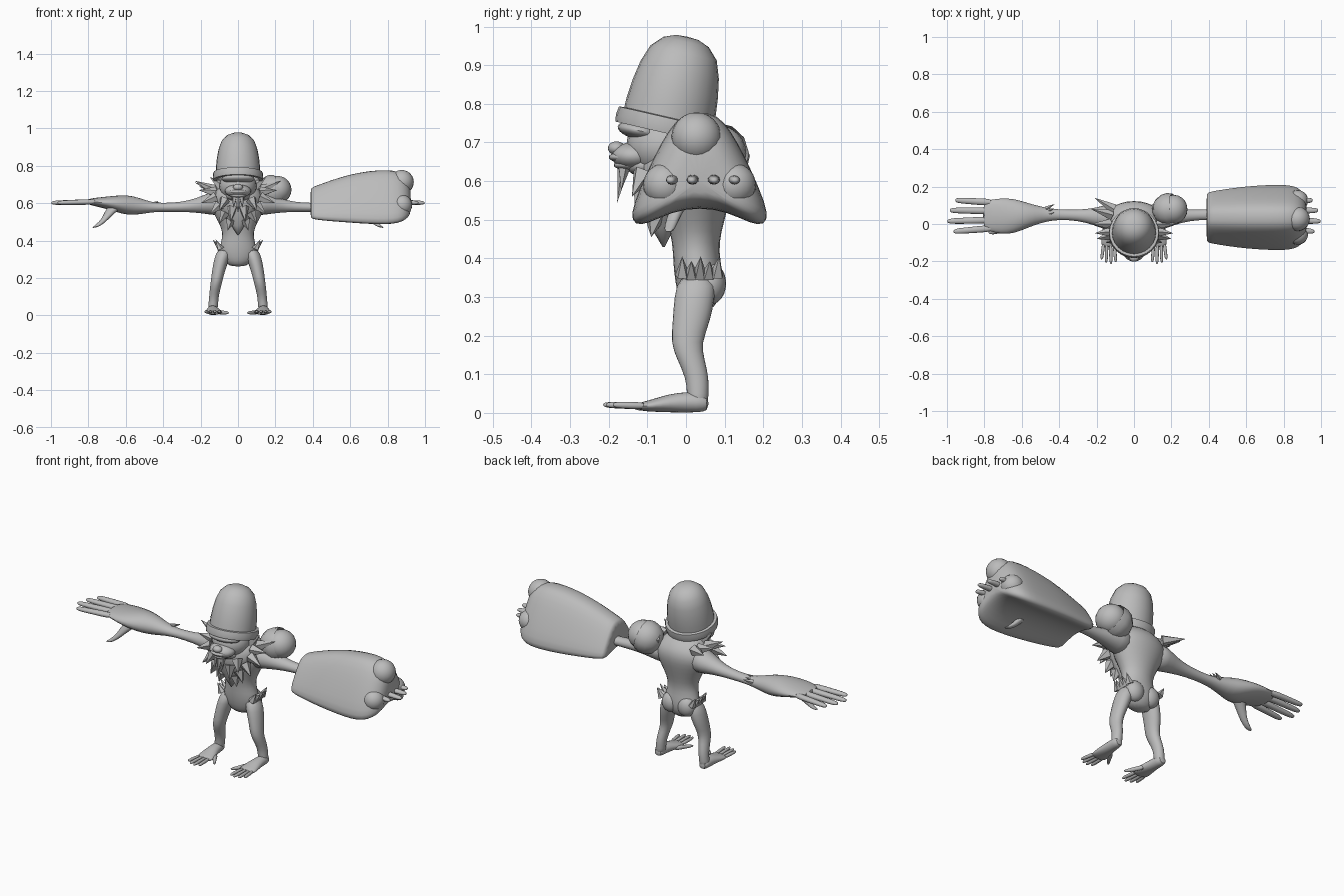
import bpy, bmesh, math
from mathutils import Vector, Matrix

cube = bpy.data.objects.get("Cube")
if cube:
    bpy.data.objects.remove(cube, do_unlink=True)

GREY = (0.5, 0.5, 0.5, 1)
clay = bpy.data.materials.new("plain grey")
clay.use_nodes = True
clay.diffuse_color = GREY
clay.node_tree.nodes["Principled BSDF"].inputs["Base Color"].default_value = GREY

AXES = {"x": ((0, 1, 0), (0, 0, 1)), "y": ((1, 0, 0), (0, 0, 1)), "z": ((1, 0, 0), (0, 1, 0))}
X, Y, Z = Vector((1, 0, 0)), Vector((0, 1, 0)), Vector((0, 0, 1))


def circle(n):
    return [(math.cos(math.tau * i / n), math.sin(math.tau * i / n)) for i in range(n)]


def finish(name, bm, subdivide=0, angle=50):
    bmesh.ops.recalc_face_normals(bm, faces=bm.faces)
    mesh = bpy.data.meshes.new(name)
    bm.to_mesh(mesh)
    bm.free()
    mesh.materials.append(clay)
    obj = bpy.data.objects.new(name, mesh)
    bpy.context.collection.objects.link(obj)
    if subdivide:
        obj.modifiers.new("Smooth", "SUBSURF").levels = subdivide
    bpy.ops.object.select_all(action="DESELECT")
    obj.select_set(True)
    bpy.context.view_layer.objects.active = obj
    bpy.ops.object.shade_smooth_by_angle(angle=math.radians(angle))
    return obj


def loft_into(bm, axis, rings, profile):
    """Skin rings of (x, y, z, half width, half height) across one axis."""
    u, v = (Vector(a) for a in AXES[axis])
    loops = [[bm.verts.new(Vector(r[:3]) + u * r[3] * a + v * r[4] * b) for a, b in profile]
             for r in rings]
    n = len(profile)
    for low, high in zip(loops, loops[1:]):
        for i in range(n):
            bm.faces.new((low[i], low[(i + 1) % n], high[(i + 1) % n], high[i]))
    bm.faces.new(loops[0])
    bm.faces.new(loops[-1])


def loft(name, axis, rings, profile=None, subdivide=1):
    bm = bmesh.new()
    loft_into(bm, axis, rings, profile or circle(12))
    return finish(name, bm, subdivide, 70)


def ball(name, centre, size, tilt=0.0, axis="X"):
    bm = bmesh.new()
    bmesh.ops.create_uvsphere(bm, u_segments=20, v_segments=12, radius=1)
    m = Matrix.Translation(centre) @ Matrix.Rotation(tilt, 4, axis) @ Matrix.Diagonal((*size, 1))
    bmesh.ops.transform(bm, matrix=m, verts=bm.verts)
    return finish(name, bm)


def spikes(name, items):
    """Pointed fur tufts, each given as base, tip and base radius."""
    bm = bmesh.new()
    for base, tip, r in items:
        base, tip = Vector(base), Vector(tip)
        d = tip - base
        m = (Matrix.Translation((base + tip) / 2) @ d.to_track_quat("Z", "Y").to_matrix().to_4x4())
        bmesh.ops.create_cone(bm, cap_ends=True, segments=5, radius1=r, radius2=0,
                              depth=d.length, matrix=m)
    return finish(name, bm, 0, 30)


def revolve(name, profile, origin, tilt):
    bm = bmesh.new()
    verts = [bm.verts.new((r, 0, z)) for r, z in profile]
    edges = [bm.edges.new(p) for p in zip(verts, verts[1:])]
    bmesh.ops.spin(bm, geom=verts + edges, axis=Z, cent=(0, 0, 0), steps=24, angle=math.tau)
    bmesh.ops.remove_doubles(bm, verts=bm.verts, dist=1e-4)
    m = Matrix.Translation(origin) @ Matrix.Rotation(tilt, 4, "X")
    bmesh.ops.transform(bm, matrix=m, verts=bm.verts)
    return finish(name, bm, 0, 40)


# Torso, neck and seat
loft("torso", "z", [
    (0, .03, .26, .04, .03), (0, .035, .29, .085, .055), (0, .035, .34, .108, .066),
    (0, .028, .39, .095, .064), (0, .025, .44, .082, .062), (0, .025, .50, .108, .078),
    (0, .025, .56, .145, .095), (0, .03, .61, .165, .10), (0, .03, .66, .14, .09),
    (0, .0, .70, .095, .075), (0, -.02, .73, .06, .05)])

# Tall domed hat with band, tipped back
HAT, TILT = (0, -.05, .742), math.radians(-13)
revolve("hat_dome", [(.118, -.01), (.118, .05), (.113, .10), (.104, .15), (.088, .195),
                     (.06, .224), (.03, .236), (0, .238)], HAT, TILT)
revolve("hat_band", [(.112, -.018), (.132, -.018), (.135, .0), (.132, .022), (.117, .024)],
        HAT, TILT)

# Head and face
ball("head", (0, -.055, .69), (.1, .1, .085))
ball("brow_ridge", (0, -.118, .73), (.088, .06, .024), -.2)
ball("muzzle", (0, -.135, .665), (.07, .058, .036))
ball("nose", (0, -.18, .685), (.026, .022, .018))
ball("upper_lip", (0, -.165, .662), (.05, .035, .014))
ball("lower_lip", (0, -.152, .642), (.045, .035, .014))
ball("jaw", (0, -.1, .64), (.065, .055, .03))
spikes("beard", [((.018 * k, -.16, .64), (.024 * k, -.178 + .01 * abs(k), .545 + .03 * abs(k)), .018)
                 for k in (-1, 0, 1)])

# Fur bib on the chest
loft("chest_fur", "z", [
    (0, -.058, .43, .003, .003), (0, -.06, .48, .035, .03), (0, -.055, .53, .075, .05),
    (0, -.045, .59, .115, .075), (0, -.03, .64, .135, .09), (0, -.02, .69, .1, .08)],
    subdivide=0)

tufts = []
for s in (-1, 1):
    # Bib edge tufts and collar tufts
    for x, y, z, dx, dy, dz in [(.04, -.08, .51, .015, -.01, -.055), (.07, -.09, .55, .03, -.01, -.06),
                                (.10, -.08, .59, .05, -.02, -.05), (.12, -.06, .63, .08, -.02, -.03),
                                (.12, -.04, .66, .09, -.01, .01), (.13, .0, .67, .10, .0, .05),
                                (.12, .05, .67, .11, .03, .04), (.11, .08, .67, .10, .06, .02),
                                (.03, -.11, .58, .01, -.02, -.08), (.07, -.11, .62, .03, -.03, -.06),
                                (.09, -.02, .69, .06, .0, .05)]:
        tufts.append(((s * x, y, z), (s * (x + dx), y + dy, z + dz), .03))
spikes("collar_fur", tufts)

for s, side in ((-1, "right"), (1, "left")):
    # Arm, forearm and palm
    loft(side + "_arm", "x", [
        (s * .08, .03, .60, .08, .075), (s * .15, .035, .60, .07, .062),
        (s * .22, .04, .588, .045, .04), (s * .30, .047, .58, .03, .027),
        (s * .40, .05, .578, .028, .024), (s * .46, .05, .578, .036, .027),
        (s * .53, .048, .585, .055, .047), (s * .59, .045, .59, .078, .056),
        (s * .65, .042, .597, .098, .046), (s * .71, .042, .603, .1, .033),
        (s * .77, .045, .607, .088, .022), (s * .81, .047, .608, .075, .014)])
    # Fingers and thumb
    bm = bmesh.new()
    for y0, y1, end in ((.115, .127, .955), (.07, .073, .985), (.022, .015, .998), (-.022, -.04, .965)):
        loft_into(bm, "x", [(s * (.75 + (end - .75) * t), y0 + (y1 - y0) * t, .608 - .006 * t, r, r * .8)
                            for t, r in ((0, .02), (.35, .02), (.6, .018), (.85, .017), (.97, .013), (1, .006))],
                  circle(8))
    finish(side + "_fingers", bm, 1, 70)
    loft(side + "_thumb", "z", [
        (s * .775, -.045, .468, .008, .007), (s * .757, -.043, .475, .018, .016),
        (s * .725, -.035, .50, .02, .018), (s * .70, -.022, .53, .024, .022),
        (s * .665, .0, .575, .042, .032), (s * .64, .01, .60, .04, .03)], circle(8))
    spikes(side + "_elbow_fur", [((s * .47, .05 + .016 * k, .59), (s * .425, .062 + .022 * k, .612 - .006 * k), .014)
                                 for k in range(3)])
    # Leg
    loft(side + "_leg", "z", [
        (s * .137, .032, .012, .026, .027), (s * .133, .03, .05, .027, .029),
        (s * .13, .03, .09, .026, .031), (s * .123, .012, .14, .029, .037),
        (s * .115, .0, .18, .032, .041), (s * .104, .015, .24, .036, .051),
        (s * .088, .022, .30, .042, .055), (s * .07, .03, .36, .04, .05)])
    ball(side + "_buttock", (s * .048, .062, .335), (.05, .042, .055))
    # Foot, toes and big toe
    loft(side + "_foot", "y", [
        (s * .137, .06, .024, .022, .02), (s * .137, .03, .028, .028, .028),
        (s * .135, -.02, .027, .032, .027), (s * .132, -.06, .023, .042, .022),
        (s * .13, -.095, .018, .048, .015), (s * .13, -.125, .016, .044, .011)])
    bm = bmesh.new()
    toes = [(.105, .098, -.205), (.125, .123, -.215), (.145, .149, -.208), (.162, .173, -.19)]
    for x0, x1, end in toes:
        loft_into(bm, "y", [(s * (x0 + (x1 - x0) * t), -.1 + (end + .1) * t, .018 + .003 * t, r, r)
                            for t, r in ((0, .01), (.5, .01), (.9, .009), (1, .004))], circle(8))
    loft_into(bm, "y", [(s * .105, -.045, .018, .016, .014), (s * .085, -.085, .016, .013, .012),
                        (s * .062, -.12, .014, .011, .01), (s * .05, -.137, .014, .004, .004)], circle(8))
    finish(side + "_toes", bm, 1, 70)
    # Hip fur
    spikes(side + "_hip_fur", [((s * .093, .035 + .022 * k, .355), (s * (.135 - .008 * abs(k)), .038 + .024 * k,
                               .405 - .012 * (k % 2)), .02) for k in (-2, -1, 0, 1, 2)])

# Big gauntlet on the left arm, triangular in section with a hollowed underside
SECTION = [(-.25, .97), (0, 1), (.25, .97), (.45, .68), (.66, .2), (.86, -.35), (1, -.82), (.93, -1),
           (.75, -.98), (.4, -.76), (0, -.68), (-.4, -.76), (-.75, -.98), (-.93, -1),
           (-1, -.82), (-.86, -.35), (-.66, .2), (-.45, .68)]
loft("gauntlet", "x", [
    (.388, .035, .60, .125, .075), (.392, .035, .60, .14, .085), (.45, .035, .606, .15, .1),
    (.55, .035, .62, .166, .122), (.65, .035, .628, .176, .138), (.75, .035, .632, .181, .147),
    (.83, .035, .632, .18, .146), (.88, .035, .63, .165, .13), (.91, .035, .622, .13, .10),
    (.925, .035, .615, .09, .065)], SECTION)
for name, y, z, r in (("top_knuckle", .027, .713, .065), ("front_knuckle", -.055, .59, .056),
                      ("back_knuckle", .125, .59, .056)):
    ball(name, (.875, y, z), (r, r, r))

# Shoulder guard: ball seated in a cup
ball("shoulder_ball", (.212, .078, .672), (.074, .078, .074))
bm = bmesh.new()
bmesh.ops.create_uvsphere(bm, u_segments=12, v_segments=8, radius=.088)
bmesh.ops.bisect_plane(bm, geom=bm.verts[:] + bm.edges[:] + bm.faces[:], plane_co=(0, 0, .03),
                       plane_no=Z, clear_outer=True)
aim = Vector((.85, .1, .25)).to_track_quat("Z", "Y").to_matrix().to_4x4()
bmesh.ops.transform(bm, matrix=Matrix.Translation((.185, .078, .665)) @ aim, verts=bm.verts)
cup = finish("shoulder_cup", bm, 0, 30)
